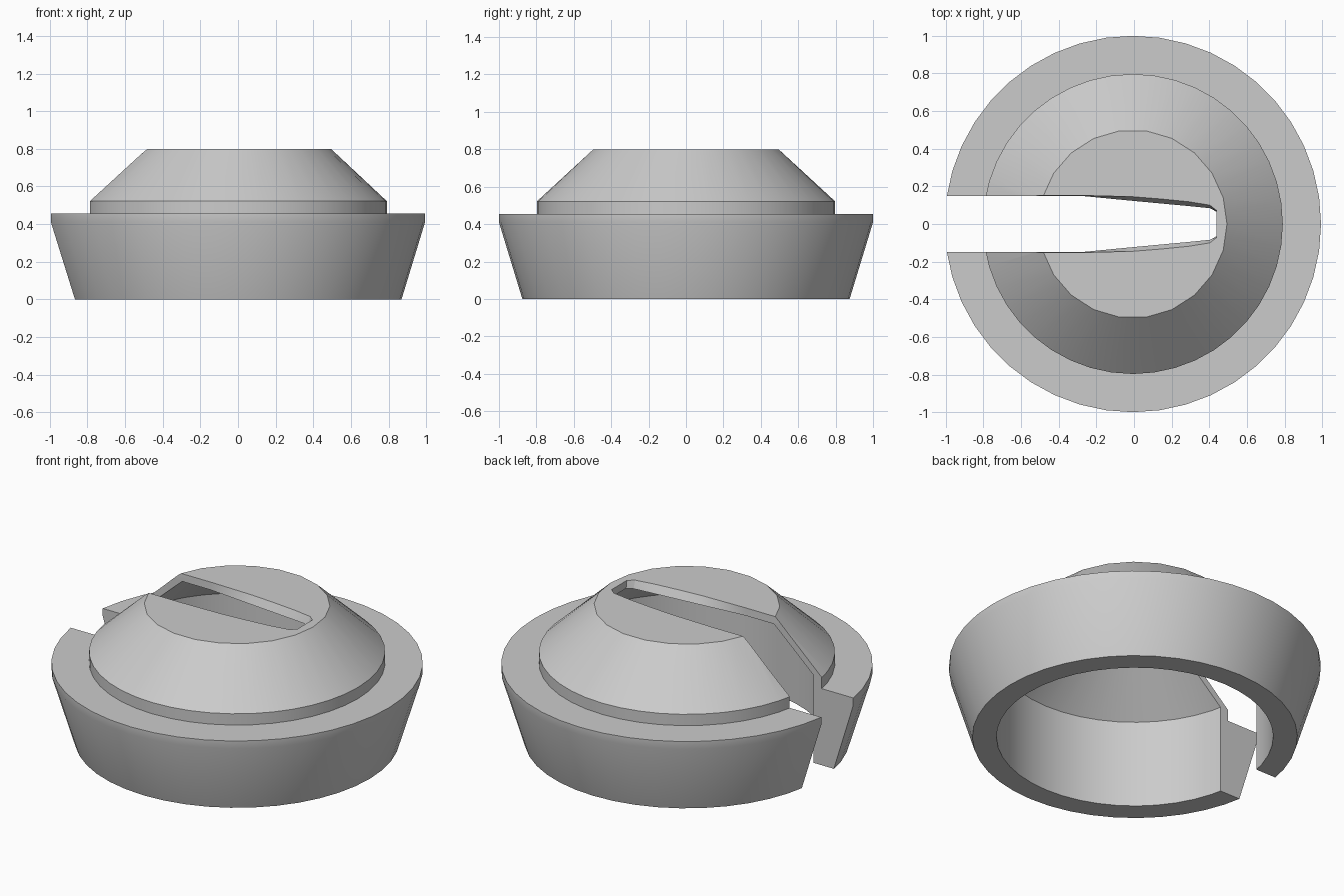
import bpy, bmesh, math

if "Cube" in bpy.data.objects:
    bpy.data.objects.remove(bpy.data.objects["Cube"])

SEG = 44

grey = bpy.data.materials.new("light grey")
grey.diffuse_color = (0.6, 0.6, 0.6, 1)
grey.use_nodes = True
grey.node_tree.nodes["Principled BSDF"].inputs["Base Color"].default_value = grey.diffuse_color


def add_object(name, bm):
    bmesh.ops.recalc_face_normals(bm, faces=bm.faces[:])
    mesh = bpy.data.meshes.new(name)
    bm.to_mesh(mesh)
    bm.free()
    obj = bpy.data.objects.new(name, mesh)
    bpy.context.collection.objects.link(obj)
    return obj


def bridge(bm, a, b):
    n = len(a)
    for i in range(n):
        bm.faces.new((a[i], a[(i + 1) % n], b[(i + 1) % n], b[i]))


# Hollow cap: revolved shell, (radius, height) from inner ceiling round to outer top
profile = [(0.49, 0.755), (0.745, 0.52), (0.745, 0), (0.875, 0), (1, 0.41),
           (1, 0.455), (0.797, 0.455), (0.797, 0.522), (0.5, 0.8)]
bm = bmesh.new()
rings = []
for k, (r, z) in enumerate(profile):
    ring = []
    for i in range(SEG):
        # the top rim has half as many sides, so odd points sit on chord midpoints
        rr = r * math.cos(2 * math.pi / SEG) if k == len(profile) - 1 and i % 2 else r
        a = 2 * math.pi * i / SEG
        ring.append(bm.verts.new((rr * math.cos(a), rr * math.sin(a), z)))
    rings.append(ring)
for a, b in zip(rings, rings[1:]):
    bridge(bm, a, b)
bm.faces.new(rings[0])
bm.faces.new(rings[-1])
cap = add_object("slotted_cap", bm)
cap.data.materials.append(grey)

# Slot cutter: tapered outline, flaring wider through the top plate
xs = [-1.3, -0.28, 0.0, 0.15, 0.3, 0.41, 0.445]
low = [0.15, 0.15, 0.123, 0.109, 0.095, 0.084, 0.065]
high = [0.15, 0.152, 0.145, 0.133, 0.118, 0.100, 0.072]
bm = bmesh.new()
rings = []
for z, ys in ((-0.1, low), (0.755, low), (0.8, high), (0.9, high)):
    side = list(zip(xs, ys))
    outline = side + [(x, -y) for x, y in reversed(side)]
    rings.append([bm.verts.new((x, y, z)) for x, y in outline])
for a, b in zip(rings, rings[1:]):
    bridge(bm, a, b)
bm.faces.new(rings[0])
bm.faces.new(rings[-1])
bmesh.ops.triangulate(bm, faces=bm.faces[:])
cutter = add_object("slot_cutter", bm)
cutter.data.materials.append(grey)

# Cut the slot, then drop the helper
cut = cap.modifiers.new("slot", 'BOOLEAN')
cut.operation = 'DIFFERENCE'
cut.solver = 'EXACT'
cut.object = cutter
bpy.context.view_layer.objects.active = cap
cap.select_set(True)
bpy.ops.object.modifier_apply(modifier=cut.name)
bpy.data.objects.remove(cutter)

# Centre the cut shape and smooth the round walls
for v in cap.data.vertices:
    v.co.x -= 0.006
bpy.ops.object.shade_smooth_by_angle(angle=math.radians(30))
